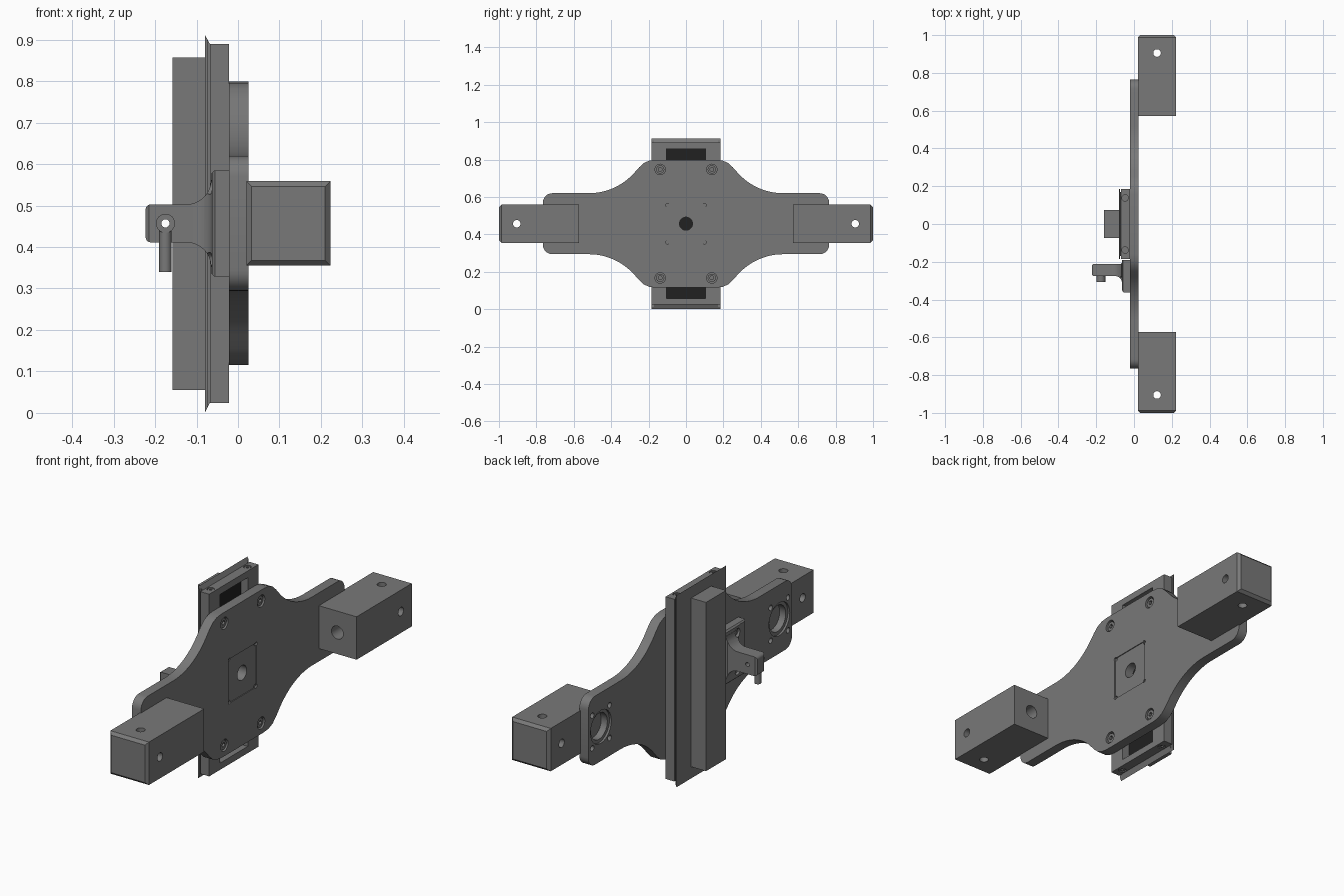
import bpy, bmesh
from math import sin, cos, pi, radians

if "Cube" in bpy.data.objects:
    bpy.data.objects.remove(bpy.data.objects["Cube"])

ZC = 0.457  # height of the horizontal centre line
AXES = {'x': lambda u, v, t: (t, u, v),   # profile in (y, z)
        'y': lambda u, v, t: (u, t, v),   # profile in (x, z)
        'z': lambda u, v, t: (u, v, t)}   # profile in (x, y)


def material(name, value):
    m = bpy.data.materials.new(name)
    m.diffuse_color = (value, value, value, 1)
    m.use_nodes = True
    m.node_tree.nodes["Principled BSDF"].inputs["Base Color"].default_value = m.diffuse_color
    return m


metal = material('dark_metal', 0.19)
black = material('black', 0.015)


def prism(name, pts, axis, a, b, mat=metal):
    """Extrude a 2D profile along an axis from a to b."""
    f = AXES[axis]
    bm = bmesh.new()
    lo = [bm.verts.new(f(u, v, a)) for u, v in pts]
    hi = [bm.verts.new(f(u, v, b)) for u, v in pts]
    bm.faces.new(lo)
    bm.faces.new(hi)
    n = len(pts)
    for i in range(n):
        j = (i + 1) % n
        bm.faces.new((lo[i], lo[j], hi[j], hi[i]))
    bmesh.ops.recalc_face_normals(bm, faces=bm.faces)
    me = bpy.data.meshes.new(name)
    bm.to_mesh(me)
    bm.free()
    me.materials.append(mat)
    ob = bpy.data.objects.new(name, me)
    bpy.context.collection.objects.link(ob)
    return ob


def rect(u0, u1, v0, v1):
    return [(u0, v0), (u1, v0), (u1, v1), (u0, v1)]


def circle(u, v, r, n=24):
    return [(u + r * cos(2 * pi * i / n), v + r * sin(2 * pi * i / n)) for i in range(n)]


def arc(u, v, r, a0, a1, n=8):
    return [(u + r * cos(radians(a0 + (a1 - a0) * i / n)),
             v + r * sin(radians(a0 + (a1 - a0) * i / n))) for i in range(n + 1)]


def boolean(ob, tool, op='DIFFERENCE'):
    m = ob.modifiers.new(op.lower(), 'BOOLEAN')
    m.operation, m.object, m.solver = op, tool, 'EXACT'
    bpy.context.view_layer.objects.active = ob
    bpy.ops.object.modifier_apply(modifier=m.name)
    bpy.data.objects.remove(tool)


def cut(ob, pts, axis, a, b):
    boolean(ob, prism('cutter', pts, axis, a, b))


def smooth(ob, angle=30):
    bpy.ops.object.select_all(action='DESELECT')
    ob.select_set(True)
    bpy.context.view_layer.objects.active = ob
    bpy.ops.object.shade_smooth_by_angle(angle=radians(angle))


def screw(name, axis, u, v, r, a, b, socket):
    """Screw head whose hex socket opens at end b."""
    ob = prism(name, circle(u, v, r), axis, a, b)
    d = 1 if b > a else -1
    cut(ob, circle(u, v, r * 0.5, 6), axis, b - d * socket, b + d * 0.02)
    smooth(ob)


# Adapter plate: one quarter outline mirrored around the centre
quarter = (arc(0.715, 0.113, 0.05, 0, 90, 6)
           + arc(0.52, 0.489, 0.326, 270, 222, 12)
           + [(0.25, 0.302), (0.225, 0.325), (0.195, 0.338), (0.16, 0.342)])
half = quarter + [(-y, z) for y, z in reversed(quarter)]
outline = [(y, ZC + z) for y, z in half] + [(y, ZC - z) for y, z in reversed(half)]
plate = prism('adapter_plate', outline, 'x', -0.022, 0.025)

# Centre pocket with corner reliefs and a through hole
cut(plate, rect(-0.105, 0.105, ZC - 0.105, ZC + 0.105), 'x', 0.021, 0.1)
for sy in (-1, 1):
    for sz in (-1, 1):
        cut(plate, circle(sy * 0.1, ZC + sz * 0.1, 0.009, 12), 'x', 0.016, 0.1)
        cut(plate, circle(sy * 0.138, ZC + sz * 0.29, 0.028), 'x', 0.002, 0.1)
cut(plate, circle(0, ZC, 0.035, 32), 'x', -0.1, 0.1)

# Rear openings and bolt holes at the wing ends
for sy in (-1, 1):
    cut(plate, circle(sy * 0.67, ZC, 0.078, 32), 'x', -0.1, -0.012)
    cut(plate, circle(sy * 0.67, ZC, 0.062, 32), 'x', -0.1, 0.1)
    for dy in (-0.065, 0.065):
        for dz in (-0.078, 0.078):
            cut(plate, circle(sy * 0.67 + dy, ZC + dz, 0.013, 16), 'x', -0.1, 0.1)
smooth(plate)

# Plate screws
for sy in (-1, 1):
    for sz in (-1, 1):
        screw('plate_screw', 'x', sy * 0.138, ZC + sz * 0.29, 0.022, 0.0, 0.02, 0.012)

# End blocks with chamfered outer ends and cross-drilled holes
for s in (-1, 1):
    block = prism('end_block', rect(0.02, 0.223, ZC - 0.102, ZC + 0.102), 'y', s * 0.572, s)
    bm = bmesh.new()
    bm.from_mesh(block.data)
    edges = [e for e in bm.edges if all(abs(v.co.y) > 0.99 for v in e.verts)]
    bmesh.ops.bevel(bm, geom=edges, offset=0.013, segments=1, affect='EDGES')
    bm.to_mesh(block.data)
    bm.free()
    cut(block, circle(s * 0.905, ZC, 0.02), 'x', -0.1, 0.4)
    cut(block, circle(0.122, s * 0.905, 0.02), 'z', 0.2, 0.8)
    cut(block, circle(0.122, ZC, 0.031), 'y', s * 0.5, s * 0.72)
    smooth(block)

# Slide carriage: flared lips at both ends, long window facing the plate
side = [(-0.08, 0.0), (-0.068, 0.024), (-0.022, 0.024),
        (-0.022, 0.89), (-0.068, 0.89), (-0.08, 0.912)]
carriage = prism('slide_carriage', side, 'y', -0.185, 0.185)
cut(carriage, rect(-0.105, 0.105, 0.056, 0.858), 'x', -0.062, 0.1)
for s in (-1, 1):
    cut(carriage, rect(-0.074, -0.068, s * 0.17, s * 0.2), 'z', -0.1, 1.0)
    for z0, z1 in ((0.882, 0.95), (0.032, -0.05)):
        cut(carriage, circle(-0.047, s * 0.138, 0.017), 'z', z0, z1)

# Dark floor of the window
prism('window_floor', rect(-0.104, 0.104, 0.057, 0.857), 'x', -0.065, -0.058, black)

# Carriage end screws
for s in (-1, 1):
    screw('carriage_end_screw', 'z', -0.047, s * 0.138, 0.014, 0.875, 0.888, 0.006)
    screw('carriage_end_screw', 'z', -0.047, s * 0.138, 0.014, 0.038, 0.026, 0.006)

# Rail behind the carriage
prism('rail', rect(-0.158, -0.07, -0.075, 0.075), 'z', 0.055, 0.857)

# Lock bracket: side profile intersected with its top profile
up = ([(-0.022, 0.128), (-0.057, 0.128), (-0.064, 0.121), (-0.064, 0.105)]
      + arc(-0.124, 0.105, 0.059, 0, -90, 8) + arc(-0.21, 0.033, 0.013, 90, 180, 4))
bracket = prism('lock_bracket', [(x, ZC + z) for x, z in up]
                + [(x, ZC - z) for x, z in reversed(up)], 'y', -0.4, -0.1)
top = ([(-0.022, -0.19), (-0.063, -0.19), (-0.063, -0.206), (-0.07, -0.212), (-0.215, -0.212),
        (-0.225, -0.22), (-0.225, -0.266), (-0.215, -0.275)]
       + arc(-0.103, -0.315, 0.04, 90, 0, 8)
       + [(-0.063, -0.352), (-0.055, -0.362), (-0.022, -0.362)])
boolean(bracket, prism('cutter', top, 'z', 0.2, 0.7), 'INTERSECT')
cut(bracket, circle(-0.175, ZC, 0.01, 16), 'y', -0.5, 0)
for sz in (-1, 1):
    cut(bracket, circle(-0.295, ZC + sz * 0.09, 0.02), 'x', -0.2, -0.045)
    screw('bracket_screw', 'x', -0.295, ZC + sz * 0.09, 0.016, -0.04, -0.055, 0.006)
smooth(bracket)

# Lock lever: drilled hub with a hanging handle
lever = prism('lock_lever', circle(-0.175, ZC, 0.023), 'y', -0.306, -0.27)
boolean(lever, prism('cutter', circle(-0.175, -0.29, 0.015), 'z', 0.34, 0.444), 'UNION')
cut(lever, circle(-0.175, ZC, 0.01, 16), 'y', -0.5, 0)
smooth(lever)
